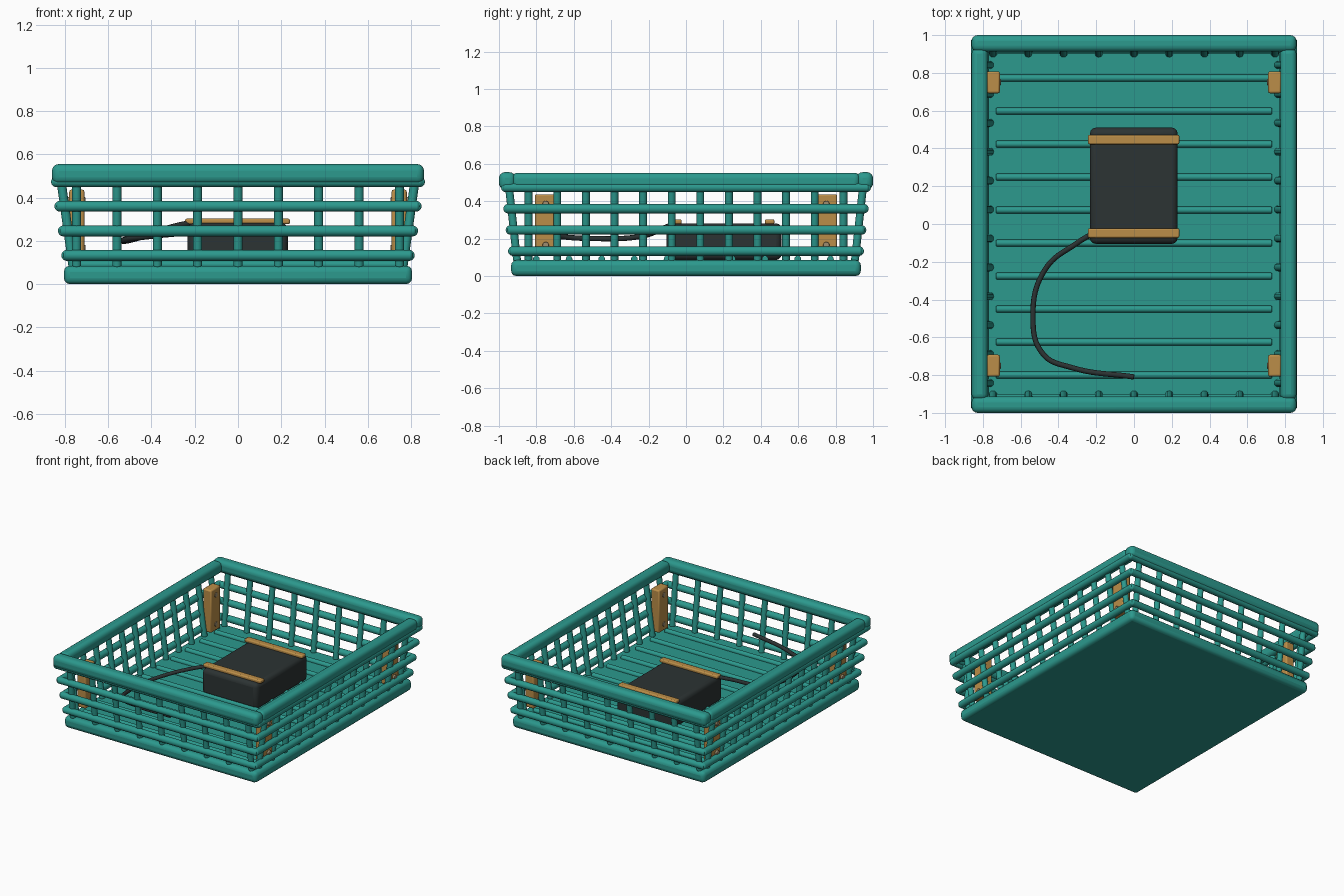
import bpy
from math import radians
from mathutils import Vector

if "Cube" in bpy.data.objects:
    bpy.data.objects.remove(bpy.data.objects["Cube"])


def material(name, rgb):
    m = bpy.data.materials.new(name)
    m.diffuse_color = (*rgb, 1)
    m.use_nodes = True
    m.node_tree.nodes["Principled BSDF"].inputs["Base Color"].default_value = m.diffuse_color
    return m


TEAL = material("teal", (0.025, 0.32, 0.27))
WOOD = material("wood", (0.50, 0.27, 0.065))
DARK = material("charcoal", (0.025, 0.033, 0.033))
STEEL = material("steel", (0.35, 0.27, 0.16))


def finish(ob, name, mat, bevel=0, segments=3):
    ob.name = name
    ob.data.materials.append(mat)
    if bevel:
        b = ob.modifiers.new("bevel", 'BEVEL')
        b.width, b.segments = bevel, segments
        b.limit_method, b.angle_limit = 'ANGLE', radians(50)
    bpy.ops.object.shade_smooth_by_angle(angle=radians(40))
    return ob


def box(name, lo, hi, mat, bevel, segments=3):
    lo, hi = Vector(lo), Vector(hi)
    bpy.ops.mesh.primitive_cube_add(size=1, location=(lo + hi) / 2)
    ob = bpy.context.object
    ob.scale = hi - lo
    bpy.ops.object.transform_apply(location=False, rotation=False, scale=True)
    return finish(ob, name, mat, bevel, segments)


def rod(name, a, b, r, mat, bevel=0.0, verts=16):
    a, b = Vector(a), Vector(b)
    d = b - a
    bpy.ops.mesh.primitive_cylinder_add(vertices=verts, radius=r, depth=d.length,
                                        location=(a + b) / 2,
                                        rotation=d.to_track_quat('Z', 'Y').to_euler())
    return finish(bpy.context.object, name, mat, bevel)


# Solid base and floor slats
box("base", (-0.805, -0.935, 0), (0.805, 0.935, 0.085), TEAL, 0.028)
for i in range(10):
    y = -0.80 + i * 0.1747
    rod("floor_slat", (-0.73, y, 0.09), (0.73, y, 0.09), 0.018, TEAL, 0.005)

# Chunky top rim
for s in (-1, 1):
    y0, y1 = sorted((s * 0.912, s * 1.0))
    box("rim_end", (-0.86, y0, 0.463), (0.86, y1, 0.555), TEAL, 0.032, 4)
    x0, x1 = sorted((s * 0.775, s * 0.86))
    box("rim_side", (x0, -0.93, 0.465), (x1, 0.93, 0.552), TEAL, 0.03, 4)


# Walls lean outward with height
def stake_x(z):
    return 0.765 + 0.14 * (z - 0.1)


def stake_y(z):
    return 0.905 + 0.11 * (z - 0.1)


# Upright stakes
ZB, ZT = 0.075, 0.49
for s in (-1, 1):
    for i in range(9):
        x = (i - 4) * 0.1865
        rod("end_stake", (x, s * stake_y(ZB), ZB), (x, s * stake_y(ZT), ZT), 0.021, TEAL, 0.012)
    for i in range(12):
        y = (i - 5.5) * 0.153
        rod("side_stake", (s * stake_x(ZB), y, ZB), (s * stake_x(ZT), y, ZT), 0.021, TEAL, 0.012)

# Horizontal rails just outside the stakes
for z in (0.133, 0.246, 0.36, 0.473):
    x, y = stake_x(z) + 0.022, stake_y(z) + 0.018
    for s in (-1, 1):
        rod("end_rail", (-x - 0.015, s * y, z), (x + 0.015, s * y, z), 0.025, TEAL, 0.012)
        rod("side_rail", (s * x, -y - 0.015, z), (s * x, y + 0.015, z), 0.025, TEAL, 0.012)

# Wooden corner blocks with screws
for sx in (-1, 1):
    for sy in (-1, 1):
        x0, x1 = sorted((sx * 0.71, sx * 0.78))
        y0, y1 = sorted((sy * 0.692, sy * 0.808))
        box("corner_block", (x0, y0, 0.115), (x1, y1, 0.437), WOOD, 0.01, 2)
        for z in (0.165, 0.385):
            rod("screw", (sx * 0.705, sy * 0.75, z), (sx * 0.795, sy * 0.75, z), 0.017, STEEL, 0.004)

# Dark case with two wooden bars
box("case", (-0.233, -0.105, 0.085), (0.231, 0.51, 0.282), DARK, 0.03)
for y in (-0.048, 0.447):
    box("case_bar", (-0.244, y - 0.025, 0.277), (0.24, y + 0.025, 0.303), WOOD, 0.008, 2)

# Trailing cable
path = [(-0.21, -0.045, 0.285), (-0.30, -0.10, 0.265), (-0.47, -0.24, 0.212),
        (-0.535, -0.49, 0.2), (-0.48, -0.69, 0.213), (-0.33, -0.76, 0.23), (0, -0.81, 0.255)]
cu = bpy.data.curves.new("cable", 'CURVE')
cu.dimensions = '3D'
cu.bevel_depth, cu.bevel_resolution, cu.use_fill_caps = 0.014, 2, True
sp = cu.splines.new('BEZIER')
sp.bezier_points.add(len(path) - 1)
for bp, co in zip(sp.bezier_points, path):
    bp.co = co
    bp.handle_left_type = bp.handle_right_type = 'AUTO'
cu.materials.append(DARK)
bpy.context.collection.objects.link(bpy.data.objects.new("cable", cu))
